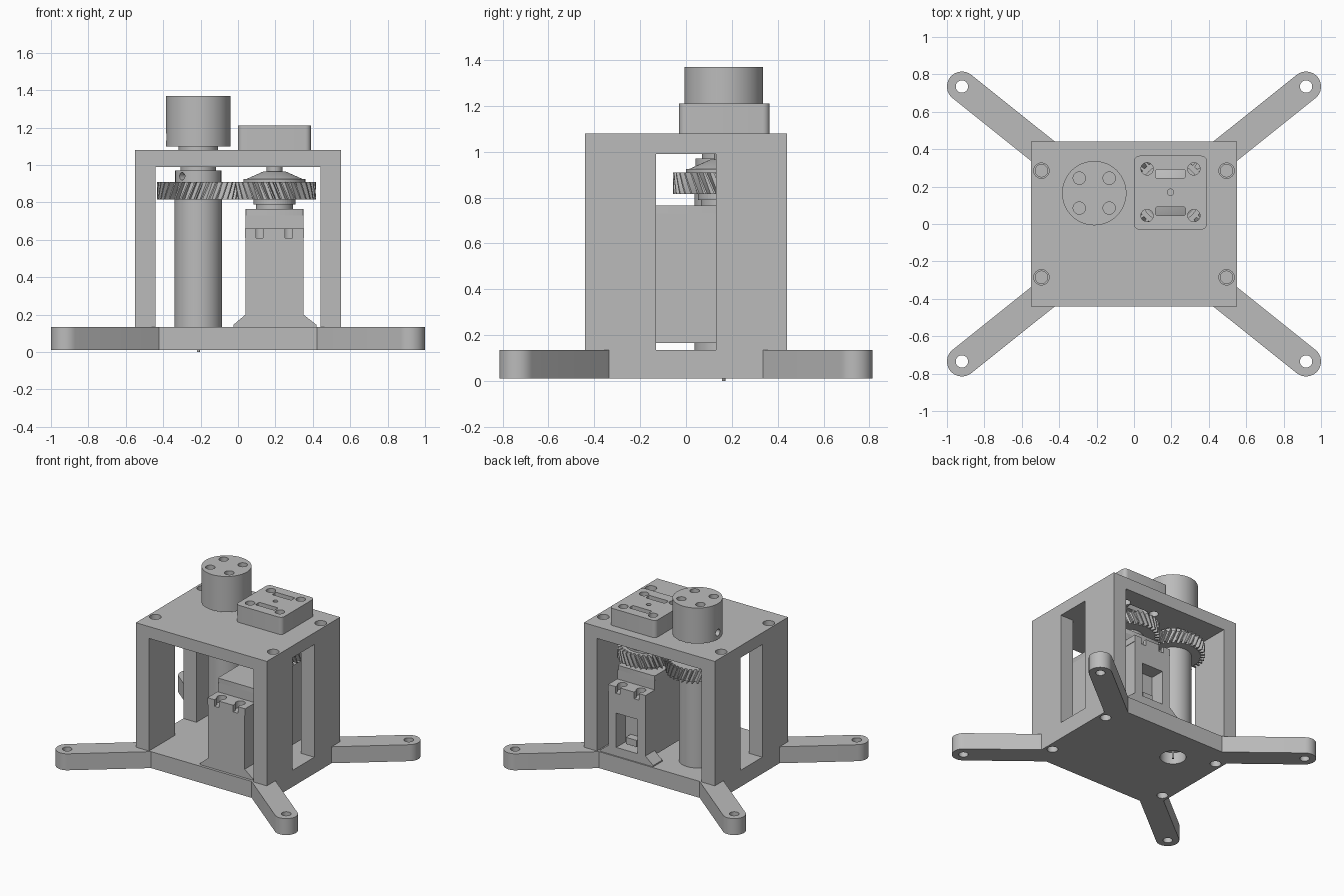
import bpy, bmesh, math
from mathutils import Matrix, Vector

old = bpy.data.objects.get("Cube")
if old:
    bpy.data.objects.remove(old, do_unlink=True)

grey = bpy.data.materials.new("plain_grey")
grey.use_nodes = True
colour = (0.5, 0.5, 0.5, 1)
grey.diffuse_color = colour
grey.node_tree.nodes["Principled BSDF"].inputs["Base Color"].default_value = colour


def make(name, bm):
    bmesh.ops.recalc_face_normals(bm, faces=bm.faces)
    mesh = bpy.data.meshes.new(name)
    bm.to_mesh(mesh)
    bm.free()
    mesh.materials.append(grey)
    obj = bpy.data.objects.new(name, mesh)
    bpy.context.collection.objects.link(obj)
    return obj


def prism(name, points, depth, matrix=Matrix()):
    """Extrude a flat outline along its local z."""
    bm = bmesh.new()
    face = bm.faces.new([bm.verts.new((x, y, 0)) for x, y in points])
    top = bmesh.ops.extrude_face_region(bm, geom=[face])["geom"]
    verts = [v for v in top if isinstance(v, bmesh.types.BMVert)]
    bmesh.ops.translate(bm, verts=verts, vec=(0, 0, depth))
    bm.transform(matrix)
    return make(name, bm)


def box(name, x0, x1, y0, y1, z0, z1):
    return prism(name, [(x0, y0), (x1, y0), (x1, y1), (x0, y1)], z1 - z0,
                 Matrix.Translation((0, 0, z0)))


def cyl(name, x, y, z0, z1, r, r2=None, n=48):
    bm = bmesh.new()
    bmesh.ops.create_cone(bm, cap_ends=True, segments=n, radius1=r,
                          radius2=r if r2 is None else r2, depth=z1 - z0,
                          matrix=Matrix.Translation((x, y, (z0 + z1) / 2)))
    return make(name, bm)


def pin(centre, direction, r, length):
    """Cutter cylinder pointing along a direction."""
    turn = Vector(direction).to_track_quat("Z", "Y").to_matrix().to_4x4()
    bm = bmesh.new()
    bmesh.ops.create_cone(bm, cap_ends=True, segments=24, radius1=r, radius2=r,
                          depth=length, matrix=Matrix.Translation(centre) @ turn)
    return make("cutter", bm)


def combine(obj, others, mode):
    for other in others:
        mod = obj.modifiers.new("cut", "BOOLEAN")
        mod.operation, mod.solver, mod.object = mode, "EXACT", other
        bpy.context.view_layer.objects.active = obj
        bpy.ops.object.modifier_apply(modifier=mod.name)
        bpy.data.objects.remove(other, do_unlink=True)
    return obj


def rounded(x0, x1, y0, y1, r, n=6):
    corners = [(x1 - r, y1 - r), (x0 + r, y1 - r), (x0 + r, y0 + r), (x1 - r, y0 + r)]
    return [(cx + r * math.cos((q + i / n) * math.pi / 2),
             cy + r * math.sin((q + i / n) * math.pi / 2))
            for q, (cx, cy) in enumerate(corners) for i in range(n + 1)]


SIGNS = [(sx, sy) for sx in (-1, 1) for sy in (-1, 1)]
LX, RX, SY = -0.2125, 0.195, 0.165      # tower and servo axes
BASE, ROOF, TOP = 0.135, 0.99, 1.08

# Frame: solid block, opened front to back, with a window in each side
frame = box("frame", -0.55, 0.55, -0.44, 0.44, 0.01, TOP)
cuts = [box("cutter", -0.44, 0.44, -0.6, 0.6, BASE, ROOF),
        box("cutter", -0.7, 0.7, -0.13, 0.13, BASE, ROOF)]
combine(frame, cuts, "DIFFERENCE")

# Diagonal legs with rounded, drilled feet
for sx, sy in SIGNS:
    reach, r = math.hypot(0.92, 0.735), 0.08
    outline = [(0.52, r), (0.52, -r)] + [
        (reach + r * math.cos(a), r * math.sin(a))
        for a in (math.pi * (i / 16 - 0.5) for i in range(17))]
    spin = Matrix.Rotation(math.atan2(0.735 * sy, 0.92 * sx), 4, "Z")
    leg = prism("leg", outline, BASE - 0.01, Matrix.Translation((0, 0, 0.01)) @ spin)
    combine(leg, [cyl("cutter", 0.92 * sx, 0.735 * sy, -0.1, 0.3, 0.033, n=24)], "DIFFERENCE")
    combine(frame, [leg], "UNION")

# Screw holes in the corners, and the recess under the tower
cuts = [cyl("cutter", LX, SY, -0.1, 0.1, 0.09)]
for sx, sy in SIGNS:
    x, y = 0.495 * sx, 0.285 * sy
    cuts += [cyl("cutter", x, y, 1.04, 1.2, 0.041, n=24),
             cyl("cutter", x, y, 0.96, 1.2, 0.033, n=24),
             cyl("cutter", x, y, -0.1, 0.09, 0.038, n=24)]
combine(frame, cuts, "DIFFERENCE")

# Square mount on the roof, with slots and holes running through the roof
mount = prism("top_mount", rounded(0, 0.39, -0.03, 0.365, 0.03), 0.13,
              Matrix.Translation((0, 0, TOP)))
for target in (mount, frame):
    cuts = [cyl("cutter", RX, SY + 0.005, 0.95, 1.3, 0.017, n=24)]
    for sx, sy in SIGNS:
        cuts.append(cyl("cutter", RX + 0.125 * sx, SY + 0.005 + 0.125 * sy, 0.95, 1.3, 0.033, n=24))
    for s in (-1, 1):
        y = SY + 0.003 + 0.1 * s
        cuts.append(prism("cutter", rounded(0.115, 0.275, y - 0.023, y + 0.023, 0.01), 0.4,
                          Matrix.Translation((0, 0, 0.95))))
    combine(target, cuts, "DIFFERENCE")

# Tower, collar, shaft and drilled cap on the right axis
tower = cyl("tower", LX, SY, BASE, 0.83, 0.128, n=64)
collar = cyl("tower_collar", LX, SY, 0.89, 0.97, 0.123)
combine(collar, [pin((LX - 0.085, SY - 0.085, 0.94), (1, 1, 0), 0.02, 0.1)], "DIFFERENCE")
shaft = cyl("tower_shaft", LX, SY, 0.95, 1.12, 0.095)
washer = cyl("shaft_washer", LX, SY, TOP, 1.1, 0.105)
tip = cyl("shaft_tip", LX, SY, 0, 0.11, 0.008, n=12)
cap = cyl("cap", LX, SY, 1.1, 1.37, 0.172, n=64)
cuts = [cyl("cutter", LX + 0.08 * sx, SY + 0.08 * sy, 1.22, 1.5, 0.033, n=24) for sx, sy in SIGNS]
cuts.append(pin((LX - 0.15, SY, 1.15), (1, 0, 0), 0.025, 0.15))
combine(cap, cuts, "DIFFERENCE")


def gear(name, x, hand, phase, teeth=36):
    """Helical gear: a toothed outline lofted through twisted layers."""
    profile = [(0.0, 0.19), (0.28, 0.19), (0.4, 0.221), (0.62, 0.221), (0.74, 0.19)]
    bm, rings, layers = bmesh.new(), [], 5
    for k in range(layers):
        t = k / (layers - 1)
        ring = []
        for i in range(teeth):
            for f, r in profile[1:]:
                a = (i + f + phase + hand * 1.1 * t) * math.tau / teeth
                ring.append(bm.verts.new((x + r * math.cos(a), SY + r * math.sin(a), 0.815 + 0.095 * t)))
        rings.append(ring)
    for low, high in zip(rings, rings[1:]):
        for i in range(len(low)):
            j = (i + 1) % len(low)
            bm.faces.new((low[i], low[j], high[j], high[i]))
    bm.faces.new(rings[0][::-1])
    bm.faces.new(rings[-1])
    return make(name, bm)


gear("tower_gear", LX, 1, 0)
gear("servo_gear", RX, -1, 0.5)

# Servo body with lid and output hub
body = box("servo_body", 0.04, 0.35, -0.3, 0.32, 0.165, 0.73)
lid = prism("servo_lid", rounded(0.04, 0.35, -0.3, 0.32, 0.012, 2), 0.035, Matrix.Translation((0, 0, 0.73)))
cyl("servo_boss", RX, SY, 0.76, 0.795, 0.1)
cyl("gear_hub", RX, SY, 0.79, 0.82, 0.112)
cyl("horn_disc", RX, SY, 0.905, 0.925, 0.165)
cyl("horn_cone", RX, SY, 0.925, 0.965, 0.15, 0.06)
cyl("horn_stub", RX, SY, 0.96, ROOF, 0.042)

# Servo stands with flared feet, and slotted mounting tabs
profile = [(-0.025, 0), (0.42, 0), (0.42, 0.01), (0.35, 0.065), (0.35, 0.475),
           (0.04, 0.475), (0.04, 0.065), (-0.025, 0.01)]
for side, inner, outer in (("front", -0.3, -0.42), ("back", 0.32, 0.43)):
    y0, y1 = sorted((inner, outer))
    turn = Matrix.Translation((0, y1, BASE)) @ Matrix.Rotation(math.pi / 2, 4, "X")
    stand = prism(side + "_stand", profile, y1 - y0, turn)
    tab = box(side + "_tab", 0.038, 0.354, y0, y1, 0.61, 0.66)
    mid = (inner + outer) / 2
    cuts = []
    for x in (0.115, 0.272):
        cuts += [cyl("cutter", x, mid, 0.5, 0.7, 0.034, n=24),
                 box("cutter", x - 0.02, x + 0.02, min(mid, outer * 1.1), max(mid, outer * 1.1), 0.5, 0.7)]
    combine(tab, cuts, "DIFFERENCE")
    if side == "back":
        combine(stand, [box("cutter", 0.105, 0.285, 0.2, 0.6, 0.2, 0.46)], "DIFFERENCE")
box("cable_exit", 0.15, 0.24, 0.31, 0.38, 0.22, 0.27)

# Smooth the round parts and keep the edges sharp
bpy.ops.object.select_all(action="DESELECT")
for obj in bpy.context.scene.objects:
    if obj.type == "MESH" and "gear" not in obj.name:
        obj.select_set(True)
        bpy.context.view_layer.objects.active = obj
bpy.ops.object.shade_smooth_by_angle(angle=math.radians(30))
